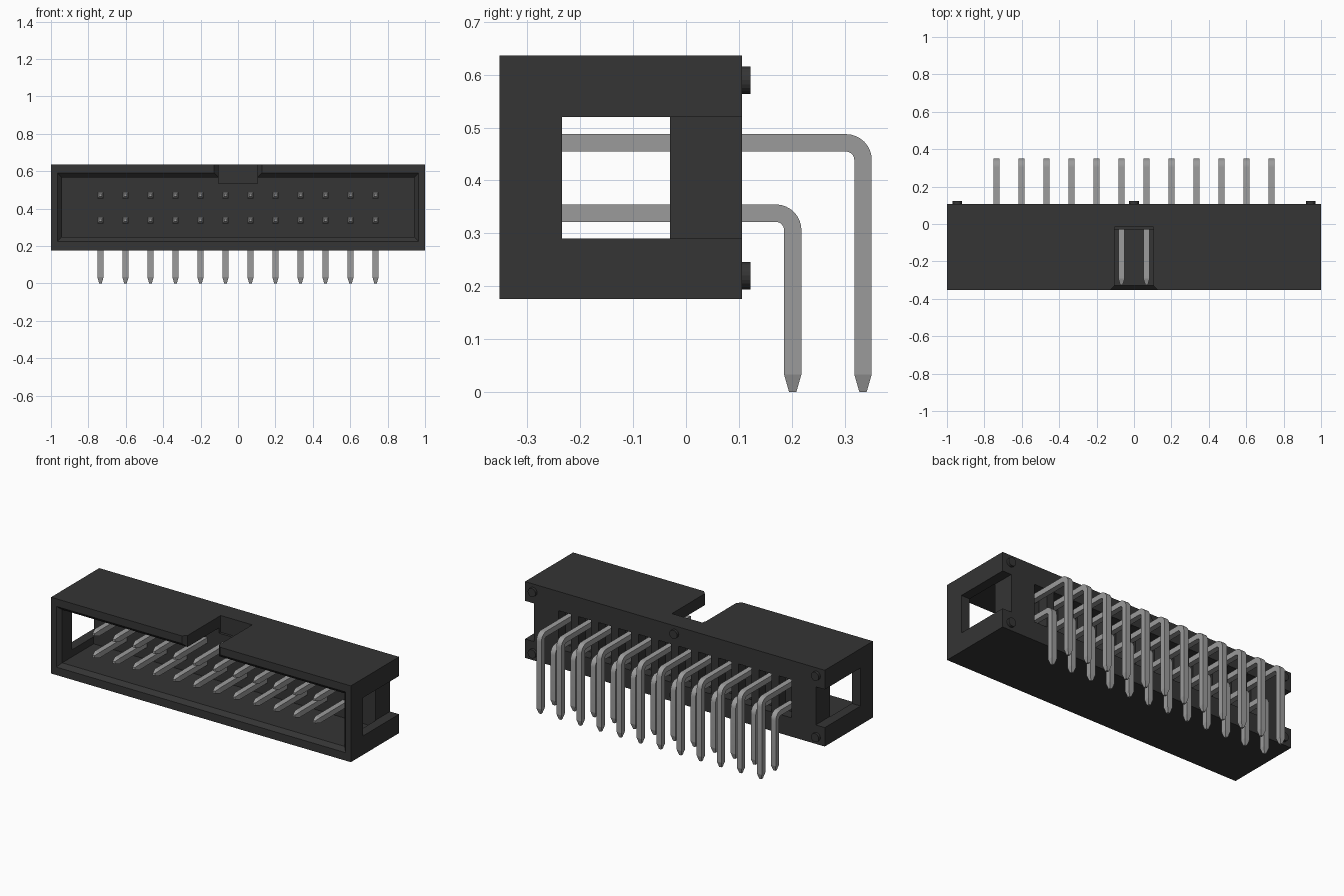
import bpy, bmesh
from math import sin, cos, pi, radians
from mathutils import Vector, Matrix

cube = bpy.data.objects.get("Cube")
if cube:
    bpy.data.objects.remove(cube, do_unlink=True)


def material(name, value):
    mat = bpy.data.materials.new(name)
    mat.use_nodes = True
    colour = (value, value, value, 1)
    mat.diffuse_color = colour
    mat.node_tree.nodes["Principled BSDF"].inputs["Base Color"].default_value = colour
    return mat


BLACK = material("black plastic", 0.035)
METAL = material("grey metal", 0.33)


def add_object(name, bm, mat):
    bmesh.ops.recalc_face_normals(bm, faces=bm.faces)
    mesh = bpy.data.meshes.new(name)
    bm.to_mesh(mesh)
    bm.free()
    mesh.materials.append(mat)
    obj = bpy.data.objects.new(name, mesh)
    bpy.context.collection.objects.link(obj)
    return obj


def loft(name, rings, mat):
    """Skin a list of four-cornered rings and cap both ends."""
    bm = bmesh.new()
    loops = [[bm.verts.new(p) for p in ring] for ring in rings]
    for a, b in zip(loops, loops[1:]):
        for i in range(4):
            j = (i + 1) % 4
            bm.faces.new((a[i], a[j], b[j], b[i]))
    bm.faces.new(loops[0])
    bm.faces.new(loops[-1])
    return add_object(name, bm, mat)


def rect(y, x0, x1, z0, z1):
    return [(x0, y, z0), (x1, y, z0), (x1, y, z1), (x0, y, z1)]


def box(name, x0, x1, y0, y1, z0, z1):
    return loft(name, [rect(y0, x0, x1, z0, z1), rect(y1, x0, x1, z0, z1)], BLACK)


def cut(target, cutter):
    mod = target.modifiers.new("cut", 'BOOLEAN')
    mod.operation = 'DIFFERENCE'
    mod.solver = 'EXACT'
    mod.object = cutter
    bpy.context.view_layer.objects.active = target
    bpy.ops.object.modifier_apply(modifier=mod.name)
    bpy.data.objects.remove(cutter, do_unlink=True)


FRONT, BACK, WALL = -0.353, 0.106, -0.03
COLUMNS = [(i - 5.5) * 0.1337 for i in range(12)]

# Shrouded housing
housing = box("housing", -1, 1, FRONT, BACK, 0.176, 0.636)

# Front cavity with a chamfered mouth
mouth = []
for y, grow in ((FRONT - 0.01, 0.033), (FRONT + 0.023, 0), (WALL, 0)):
    mouth.append(rect(y, -0.942 - grow, 0.942 + grow, 0.247 - grow, 0.567 + grow))
cut(housing, loft("cavity_cutter", mouth, BLACK))

# Key slot in the top wall, flared at the front
key = []
for y, half in ((FRONT - 0.01, 0.138), (FRONT + 0.023, 0.105), (-0.015, 0.105)):
    key.append(rect(y, -half, half, 0.535, 0.7))
cut(housing, loft("key_cutter", key, BLACK))

# End windows that continue as notches to the back
for x0, x1 in ((0.94, 1.1), (-1.1, -0.94)):
    cut(housing, box("end_cutter", x0, x1, -0.235, 0.2, 0.29, 0.52))

# Recesses around the pins in the back wall
for x in COLUMNS:
    cut(housing, box("recess_cutter", x - 0.042, x + 0.042, 0.04, 0.2, 0.29, 0.52))

# Round standoff pegs on the back
for x in (-0.945, 0, 0.945):
    for z in (0.22, 0.59):
        bm = bmesh.new()
        place = Matrix.Translation((x, BACK + 0.006, z)) @ Matrix.Rotation(pi / 2, 4, 'X')
        bmesh.ops.create_cone(bm, cap_ends=True, segments=20, radius1=0.026,
                              radius2=0.026, depth=0.02, matrix=place)
        peg = add_object("standoff_peg", bm, BLACK)


def make_pin(name, z, y, half=0.0165, tip=0.007, bend=0.032):
    """Square pin running back at height z, bent down at depth y."""
    stations = [(-0.325, z, 0, tip), (-0.292, z, 0, half)]
    for i in range(9):
        a = pi / 2 * i / 8
        stations.append((y - bend + bend * sin(a), z - bend + bend * cos(a), a, half))
    stations += [(y, 0.033, pi / 2, half), (y, 0, pi / 2, tip)]
    rings = []
    for py, pz, a, h in stations:
        centre = Vector((0, py, pz))
        side = Vector((h, 0, 0))
        up = Vector((0, sin(a), cos(a))) * h
        rings.append([centre - side - up, centre + side - up,
                      centre + side + up, centre - side + up])
    return loft(name, rings, METAL)


# Two rows of right-angle pins
for name, z, y in (("upper_pin", 0.471, 0.335), ("lower_pin", 0.338, 0.202)):
    pin = make_pin(name, z, y)
    bpy.ops.object.select_all(action='DESELECT')
    pin.select_set(True)
    bpy.context.view_layer.objects.active = pin
    bpy.ops.object.shade_smooth_by_angle(angle=radians(14))
    pin.location.x = COLUMNS[0]
    for x in COLUMNS[1:]:
        copy = pin.copy()
        copy.location.x = x
        bpy.context.collection.objects.link(copy)
